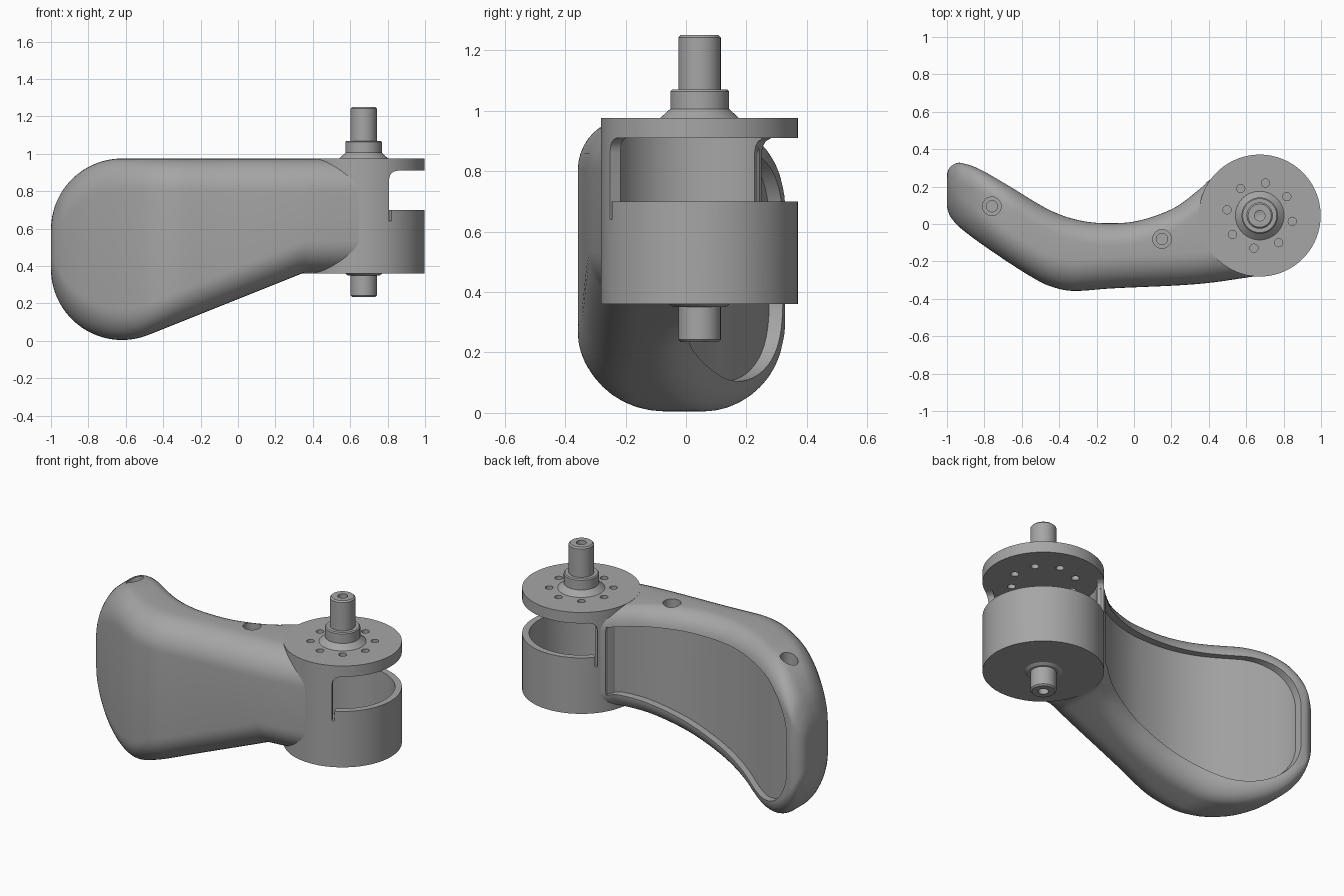
import bpy, bmesh, math

cube = bpy.data.objects.get("Cube")
if cube:
    bpy.data.objects.remove(cube, do_unlink=True)

grey = bpy.data.materials.new("plain_grey")
grey.use_nodes = True
colour = (0.38, 0.38, 0.38, 1)
grey.diffuse_color = colour
grey.node_tree.nodes["Principled BSDF"].inputs["Base Color"].default_value = colour

HX, HY = 0.672, 0.045          # hub axis


def finish(name, bm):
    bmesh.ops.recalc_face_normals(bm, faces=bm.faces)
    me = bpy.data.meshes.new(name)
    bm.to_mesh(me)
    bm.free()
    me.materials.append(grey)
    ob = bpy.data.objects.new(name, me)
    bpy.context.collection.objects.link(ob)
    return ob


def loft(name, rings):
    """Skin equal-length closed rings and cap both ends."""
    bm = bmesh.new()
    vs = [[bm.verts.new(p) for p in r] for r in rings]
    n = len(rings[0])
    for a, b in zip(vs, vs[1:]):
        for i in range(n):
            j = (i + 1) % n
            bm.faces.new((a[i], a[j], b[j], b[i]))
    bm.faces.new(vs[0])
    bm.faces.new(vs[-1][::-1])
    return finish(name, bm)


def lathe(name, profile, x=HX, y=HY, seg=64):
    """Revolve a closed (r, z) profile; its ends lie on the axis."""
    bm = bmesh.new()
    vs = [bm.verts.new((x + r, y, z)) for r, z in profile]
    edges = [bm.edges.new(p) for p in zip(vs, vs[1:])]
    bmesh.ops.spin(bm, geom=vs + edges, cent=(x, y, 0), axis=(0, 0, 1),
                   angle=2 * math.pi, steps=seg)
    bmesh.ops.remove_doubles(bm, verts=bm.verts, dist=1e-5)
    return finish(name, bm)


def cylinder(name, x, y, r, z0, z1, seg=32):
    return lathe(name, [(0, z0), (r, z0), (r, z1), (0, z1)], x, y, seg)


def select(ob):
    bpy.ops.object.select_all(action='DESELECT')
    ob.select_set(True)
    bpy.context.view_layer.objects.active = ob


def cut(ob, cutter):
    mod = ob.modifiers.new("cut", 'BOOLEAN')
    mod.operation = 'DIFFERENCE'
    mod.solver = 'EXACT'
    mod.object = cutter
    select(ob)
    bpy.ops.object.modifier_apply(modifier=mod.name)
    bpy.data.objects.remove(cutter, do_unlink=True)


def curve(pts, x):
    """Smooth cubic interpolation through (x, y) points."""
    x = min(max(x, pts[0][0]), pts[-1][0])
    k = next(i for i in range(len(pts) - 1) if x <= pts[i + 1][0])

    def slope(i):
        a, b = pts[max(i - 1, 0)], pts[min(i + 1, len(pts) - 1)]
        return (b[1] - a[1]) / (b[0] - a[0])
    (x0, y0), (x1, y1) = pts[k], pts[k + 1]
    h = x1 - x0
    t = (x - x0) / h
    return ((2*t**3 - 3*t*t + 1) * y0 + (t**3 - 2*t*t + t) * h * slope(k)
            + (3*t*t - 2*t**3) * y1 + (t**3 - t*t) * h * slope(k + 1))


# Plan outline of the blade
FRONT = [(-1, .09), (-.985, .045), (-.93, -.02), (-.715, -.176), (-.5, -.31),
         (-.4, -.347), (-.315, -.358), (-.13, -.345), (.35, -.32), (.66, -.278)]
BACK = [(-.93, .328), (-.87, .312), (-.8, .28), (-.66, .2), (-.45, .075),
        (-.29, .02), (-.13, .005), (.03, .02), (.22, .09), (.35, .187),
        (.42, .245), (.5, .22), (.66, .2)]


def y_back(x):
    if x < -.93:
        return .258 + math.sqrt(max(0, .07**2 - (x + .93)**2))
    return curve(BACK, x)


def z_range(x, m=0):
    """Bottom and top of the side profile, inset by m."""
    r = .38 - m
    d = x + .62
    arc = math.sqrt(max(0, r * r - d * d)) if abs(d) < r else 0
    top = .595 + (arc if d < 0 else r)
    tangent = r * .3714
    if d < tangent:
        bottom = .385 - arc
    else:
        bottom = .385 - r * .9285 + .4 * (d - tangent)
    return min(bottom, .365 + m), top


def stations(x0, x1, n):
    """X positions crowded towards the rounded tip."""
    return [x0 + (x1 - x0) * (i / n) ** 1.7 for i in range(n + 1)]


def blade_ring(x):
    y0, y1 = curve(FRONT, x), y_back(x)
    z0, z1 = z_range(x)
    rf, rb = .17, .12
    f = min(1, .97 * (y1 - y0) / (rf + rb), .97 * (z1 - z0) / (2 * rf))
    rf, rb = rf * f, rb * f
    corners = [(y1 - rb, z1 - rb, rb, 0), (y0 + rf, z1 - rf, rf, 90),
               (y0 + rf, z0 + rf, rf, 180), (y1 - rb, z0 + rb, rb, 270)]
    return [(x, cy + r * math.cos(math.radians(a + s * 9)),
             cz + r * math.sin(math.radians(a + s * 9)))
            for cy, cz, r, a in corners for s in range(11)]


# Curved blade with a recessed back, clearance for the hub and two screw holes
blade = loft("blade", [blade_ring(x) for x in stations(-1, .66, 80)])
rings = []
for x in stations(-.898, .385, 50):
    z0, z1 = z_range(x, .1)
    y = y_back(x)
    rings.append([(x, y - .045, z0), (x, y + .3, z0), (x, y + .3, z1), (x, y - .045, z1)])
cut(blade, loft("recess_cutter", rings))
cut(blade, cylinder("hub_cutter", HX, HY, .303, -.1, 1.5, 96))
for hx, hy in ((-.76, .095), (.15, -.08)):
    cut(blade, lathe("screw_cutter", [(0, .78), (.03, .78), (.03, .88), (.05, .88),
                                      (.05, 1.1), (0, 1.1)], hx, hy, 32))

# Hollow hub drum
outer = lathe("hub", [(0, .36), (.326, .36), (.326, .976), (0, .976)], seg=96)
cut(outer, cylinder("cavity_cutter", HX, HY, .288, .40, .91, 96))

# Side window of the hub: rounded upper corners, short slits at the lower ones
A0, A1, R = -65.5, 141, 9
angles = [A0 + (A1 - A0) * i / 60 for i in range(61)]
angles = sorted(angles + [A0 + 1, A0 + 2.5, A0 + 2.6, A1 - 2.6, A1 - 2.5, A1 - 1])
rings = []
for a in angles:
    edge = min(a - A0, A1 - a)
    lo = .64 if edge < 2.55 else .70
    u = max(0, 1 - edge / R)
    hi = .91 - .05 * (1 - math.sqrt(1 - u * u))
    c, s = math.cos(math.radians(a)), math.sin(math.radians(a))
    rings.append([(HX + r * c, HY + r * s, z)
                  for r, z in ((.25, lo), (.4, lo), (.4, hi), (.25, hi))])
cut(outer, loft("window_cutter", rings))

# Ring of holes through the top plate
for k in range(8):
    a = math.radians(35 + 45 * k)
    cut(outer, cylinder("plate_hole_cutter", HX + .177 * math.cos(a),
                        HY + .177 * math.sin(a), .022, .85, 1.05, 20))

# Stepped upper shaft and lower pin, each with a centre hole
upper = lathe("upper_shaft", [(0, .95), (.13, .95), (.13, .976), (.097, 1.006),
                              (.097, 1.064), (.091, 1.07), (.07, 1.07), (.07, 1.242),
                              (.062, 1.25), (.028, 1.25), (.028, 1.17), (0, 1.16)])
lower = lathe("lower_pin", [(0, .38), (.1, .38), (.1, .36), (.085, .35), (.07, .35),
                            (.07, .243), (.062, .235), (.028, .235), (.028, .30), (0, .31)])

for ob in (blade, outer, upper, lower):
    select(ob)
    bpy.ops.object.shade_smooth_by_angle(angle=math.radians(30))
